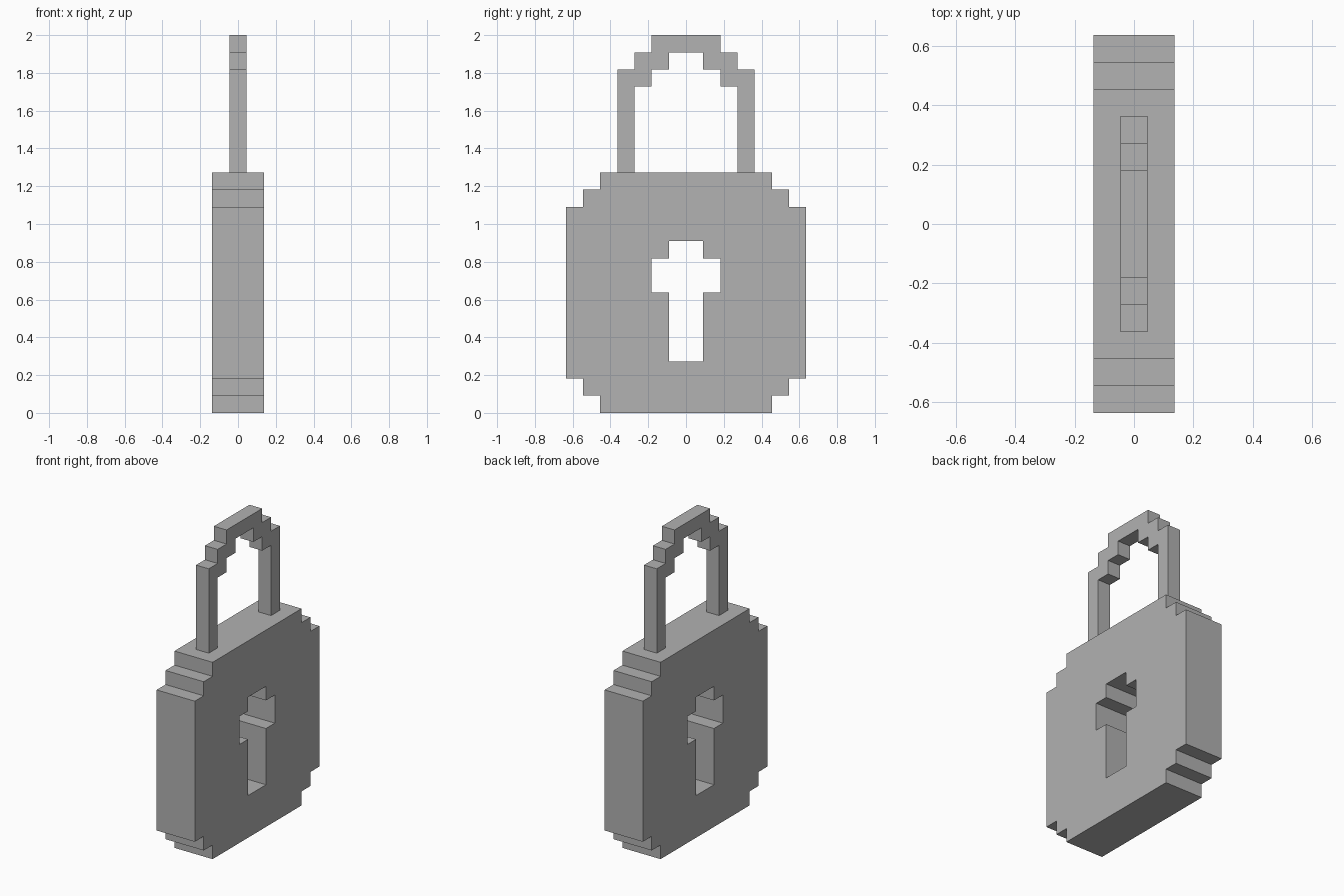
import bpy
import bmesh

cube = bpy.data.objects.get("Cube")
if cube:
    bpy.data.objects.remove(cube, do_unlink=True)

UNIT = 2 / 22  # one block of the stepped design

# Single flat grey
GREY = (0.445, 0.445, 0.445, 1)
metal = bpy.data.materials.new("grey_metal")
metal.use_nodes = True
metal.diffuse_color = GREY
metal.node_tree.nodes["Principled BSDF"].inputs["Base Color"].default_value = GREY


def stairs(base, levels):
    """Mirrored stepped outline from (half width, top height) levels, in blocks."""
    side = []
    for half, top in levels:
        side += [(half, base), (half, top)]
        base = top
    return side + [(-y, z) for y, z in reversed(side)]


def slab(name, outline, thickness):
    """Extrude a side outline along x, centred on x = 0."""
    bm = bmesh.new()
    verts = [bm.verts.new((-thickness / 2 * UNIT, y * UNIT, z * UNIT)) for y, z in outline]
    face = bm.faces.new(verts)
    grown = bmesh.ops.extrude_face_region(bm, geom=[face], use_keep_orig=True)
    moved = [g for g in grown["geom"] if isinstance(g, bmesh.types.BMVert)]
    bmesh.ops.translate(bm, verts=moved, vec=(thickness * UNIT, 0, 0))
    bmesh.ops.recalc_face_normals(bm, faces=bm.faces[:])
    mesh = bpy.data.meshes.new(name)
    bm.to_mesh(mesh)
    bm.free()
    mesh.materials.append(metal)
    obj = bpy.data.objects.new(name, mesh)
    bpy.context.collection.objects.link(obj)
    return obj


# Lock body with stepped corners
body = slab("lock_body", stairs(0, [(5, 1), (6, 2), (7, 12), (6, 13), (5, 14)]), 3)

# Keyhole cut right through the body
cutter = slab("keyhole_cutter", stairs(3, [(1, 7), (2, 9), (1, 10)]), 5)
cutter.hide_render = True
cut = body.modifiers.new("keyhole", "BOOLEAN")
cut.operation = "DIFFERENCE"
cut.solver = "EXACT"
cut.object = cutter
bpy.context.view_layer.objects.active = body
bpy.ops.object.modifier_apply(modifier=cut.name)
bpy.data.objects.remove(cutter, do_unlink=True)

# Shackle: outer arch joined to the reversed inner arch
outer = stairs(14, [(4, 20), (3, 21), (2, 22)])
inner = stairs(14, [(3, 19), (2, 20), (1, 21)])
slab("shackle", outer + inner[::-1], 1)
